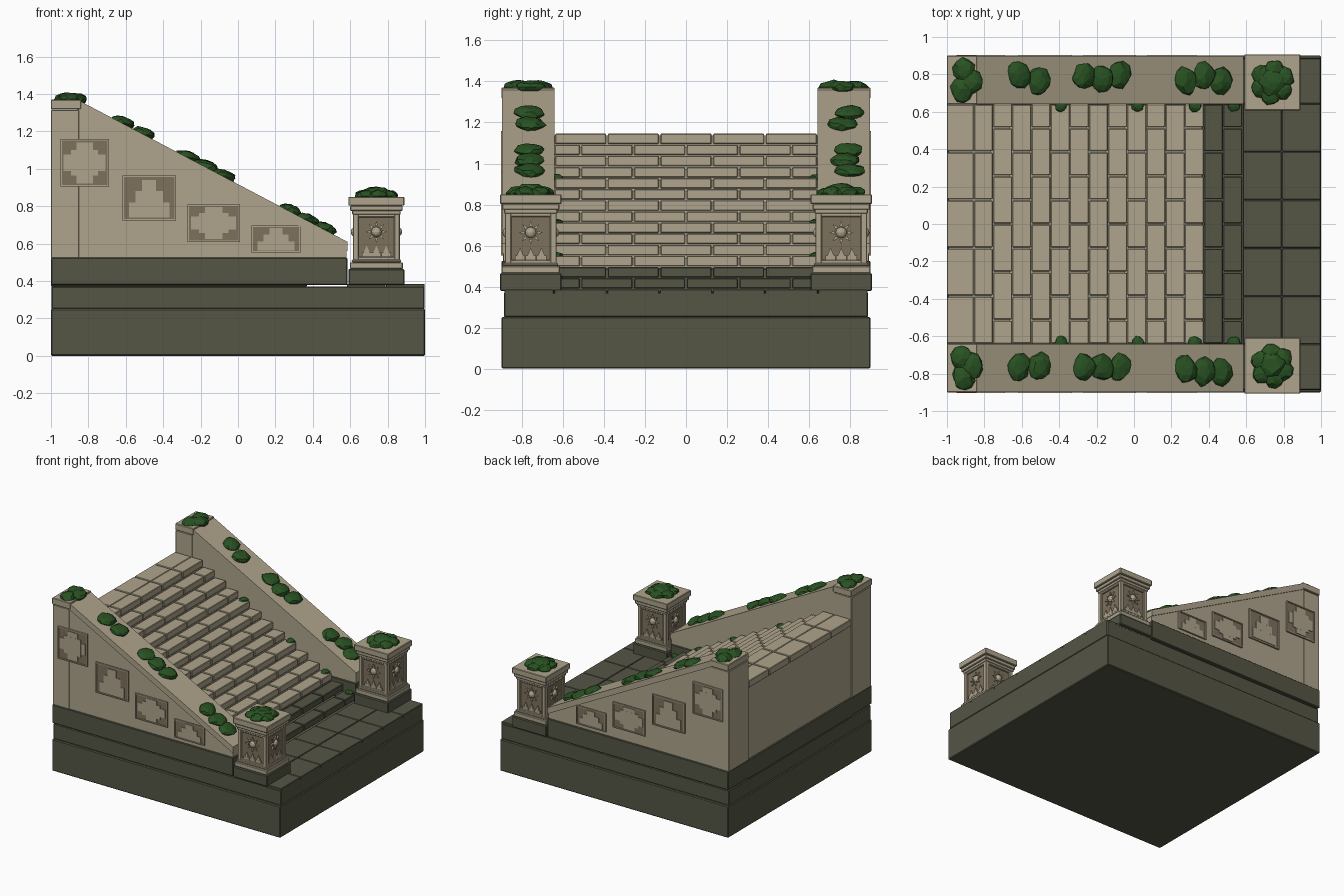
import bpy, bmesh, random
from math import pi, sin, cos
from mathutils import Matrix, Vector

random.seed(4)
if "Cube" in bpy.data.objects:
    bpy.data.objects.remove(bpy.data.objects["Cube"])


def material(name, r, g, b):
    m = bpy.data.materials.new(name)
    m.use_nodes = True
    m.diffuse_color = (r, g, b, 1)
    bsdf = m.node_tree.nodes["Principled BSDF"]
    bsdf.inputs["Base Color"].default_value = (r, g, b, 1)
    bsdf.inputs["Roughness"].default_value = 0.9
    return m


LIGHT = material("light sandstone", 0.43, 0.375, 0.265)
DARK = material("dark stone", 0.09, 0.093, 0.06)
PANEL = material("recessed brown stone", 0.205, 0.165, 0.107)
MOSS = material("moss green", 0.022, 0.085, 0.016)


def finish(name, bm, mat, bevel=0):
    bmesh.ops.recalc_face_normals(bm, faces=bm.faces)
    me = bpy.data.meshes.new(name)
    bm.to_mesh(me)
    bm.free()
    me.materials.append(mat)
    ob = bpy.data.objects.new(name, me)
    bpy.context.collection.objects.link(ob)
    if bevel:
        mod = ob.modifiers.new("worn_edges", "BEVEL")
        mod.width = bevel
        mod.segments = 1
    return ob


def box(bm, x0, x1, y0, y1, z0, z1, frame=Matrix()):
    size = Matrix.Diagonal((x1 - x0, y1 - y0, z1 - z0, 1))
    mid = Matrix.Translation(((x0 + x1) / 2, (y0 + y1) / 2, (z0 + z1) / 2))
    bmesh.ops.create_cube(bm, size=1, matrix=frame @ mid @ size)


def prism(bm, points, y0, y1, frame=Matrix()):
    """Extrude an x-z outline from y0 to y1."""
    face = bm.faces.new([bm.verts.new(frame @ Vector((x, y0, z))) for x, z in points])
    new = bmesh.ops.extrude_face_region(bm, geom=[face])["geom"]
    move = frame.to_3x3() @ Vector((0, y1 - y0, 0))
    bmesh.ops.translate(bm, vec=move, verts=[v for v in new if isinstance(v, bmesh.types.BMVert)])


def solid(name, mat, *dims, bevel=0.006):
    bm = bmesh.new()
    box(bm, *dims)
    finish(name, bm, mat, bevel)


# Foundation courses
solid("foundation", DARK, -1, 1, -0.9, 0.9, 0, 0.252)
solid("foundation_upper", DARK, -0.998, 0.998, -0.888, 0.888, 0.25, 0.372)
solid("stair_footing", DARK, -1, 0.37, -0.65, 0.65, 0.37, 0.49)
solid("back_footing", DARK, -1, -0.9, -0.65, 0.65, 0.37, 0.525)
solid("back_wall", LIGHT, -0.992, -0.9, -0.65, 0.65, 0.52, 1.135, bevel=0)

# Landing paving
W, GAP = 0.257, 0.004
bm = bmesh.new()
cuts = [-0.888] + [W * (k - 1.5) for k in range(-1, 5)] + [0.888]
cuts = sorted(set(round(c, 3) for c in cuts))
for x0, x1 in ((0.58, 0.79), (0.79, 1.0)):
    for y0, y1 in zip(cuts, cuts[1:]):
        box(bm, x0 + GAP / 2, x1 - GAP / 2, y0 + GAP / 2, y1 - GAP / 2, 0.36, 0.385)
finish("landing_tiles", bm, DARK, 0.003)

# Stairs laid in alternating brick courses over a stepped core
RUN, RISE, HALF = 0.1025, 0.0542, 0.645


def course(bm, x0, x1, z0, z1, shifted):
    edges = [-HALF] + [W * (k + (0 if shifted else 0.5)) for k in range(-3, 3)] + [HALF]
    edges = sorted(e for e in edges if abs(e) <= HALF)
    for y0, y1 in zip(edges, edges[1:]):
        if y1 - y0 > 0.02:
            box(bm, x0, x1 - GAP / 2, y0 + GAP, y1 - GAP, z0, z1)


def tread_top(i):
    return 0.441 + RISE * i


low, high, core = bmesh.new(), bmesh.new(), bmesh.new()
for i in range(14):
    front = 0.58 - RUN * i
    top = tread_top(i)
    course(low if i < 2 else high, front - RUN, front, top - RISE + GAP, top, i % 2 == 0)
    if i > 1:
        box(core, -0.95, front - 0.012, -0.64, 0.64, top - RISE - 0.05, top - 0.01)
course(high, -1, 0.58 - RUN * 14, tread_top(13) - RISE, tread_top(13), False)
finish("lower_steps", low, DARK, 0.004)
finish("upper_steps", high, LIGHT, 0.004)
finish("stair_core", core, LIGHT)

# Side walls with a sloping coping, end pier and decorated panels
SLOPE = (0.61 - 1.36) / (0.585 + 0.84)


def coping_z(x):
    return 1.36 + SLOPE * (x + 0.84)


def cross(w, h):
    return [(-.43, .43, -.17, .17), (-.17, .17, -.43, .43), (-.28, .28, -.27, .27)]


def pyramid(w, h):
    return [(-.38, .38, -.43, -.1), (-.26, .26, -.1, .16), (-.13, .13, .16, .4)]


PANELS = [(-0.82, 1.032, 0.26, 0.255, cross), (-0.475, 0.843, 0.285, 0.24, pyramid),
          (-0.13, 0.71, 0.28, 0.2, cross), (0.203, 0.625, 0.26, 0.145, pyramid)]

for side, s in (("right", -1), ("left", 1)):
    flip = Matrix.Diagonal((1, s, 1, 1))
    bm = bmesh.new()
    box(bm, -1, 0.585, 0.64, 0.9, 0.378, 0.525, flip)
    finish(side + "_wall_footing", bm, DARK, 0.005)

    bm = bmesh.new()
    prism(bm, [(-0.86, 0.52), (0.58, 0.52), (0.58, coping_z(0.58) - 0.05),
               (-0.86, coping_z(-0.86) - 0.05)], 0.648, 0.89, flip)
    finish(side + "_wall", bm, LIGHT)

    bm = bmesh.new()
    prism(bm, [(-0.85, coping_z(-0.85) - 0.05), (0.585, coping_z(0.585) - 0.05),
               (0.585, coping_z(0.585)), (-0.85, coping_z(-0.85))], 0.642, 0.898, flip)
    finish(side + "_coping", bm, LIGHT)

    bm = bmesh.new()
    box(bm, -1, -0.85, 0.645, 0.893, 0.52, 1.315, flip)
    box(bm, -1, -0.838, 0.64, 0.9, 1.318, 1.37, flip)
    finish(side + "_end_pier", bm, LIGHT, 0.004)

    back, relief = bmesh.new(), bmesh.new()
    for cx, cz, w, h, motif in PANELS:
        x0, x1, z0, z1 = cx - w / 2, cx + w / 2, cz - h / 2, cz + h / 2
        box(back, x0, x1, 0.888, 0.896, z0, z1, flip)
        t = 0.008
        for a, b, c, d in ((x0, x1, z0, z0 + t), (x0, x1, z1 - t, z1),
                           (x0, x0 + t, z0, z1), (x1 - t, x1, z0, z1)):
            box(relief, a, b, 0.888, 0.903, c, d, flip)
        for k, (a, b, c, d) in enumerate(motif(w, h)):
            box(relief, cx + a * w, cx + b * w, 0.888, 0.9 + k * 0.0004,
                cz + c * h, cz + d * h, flip)
    finish(side + "_panel_backs", back, PANEL)
    finish(side + "_panel_reliefs", relief, LIGHT)

# Newel posts with a sun emblem on every face
PX, PY = 0.74, 0.757
for side, s in (("right", -1), ("left", 1)):
    centre = Matrix.Translation((PX, PY * s, 0))
    plinth, stone, core = bmesh.new(), bmesh.new(), bmesh.new()
    box(plinth, -0.15, 0.15, -0.15, 0.15, 0.378, 0.465, centre)
    for r, z0, z1 in ((0.142, 0.465, 0.5), (0.132, 0.5, 0.515), (0.13, 0.755, 0.79),
                      (0.14, 0.775, 0.803), (0.15, 0.803, 0.85)):
        box(stone, -r, r, -r, r, z0, z1, centre)
    box(core, -0.113, 0.113, -0.113, 0.113, 0.5, 0.77, centre)
    emblem = bmesh.new()
    for q in range(4):
        f = centre @ Matrix.Rotation(q * pi / 2, 4, "Z")
        box(stone, 0.095, 0.126, 0.095, 0.126, 0.51, 0.76, f)
        for z0, z1 in ((0.51, 0.53), (0.74, 0.76)):
            box(stone, -0.1, 0.1, -0.125, -0.1, z0, z1, f)
        sun = f @ Matrix.Translation((0, -0.113, 0.663))
        bmesh.ops.create_uvsphere(emblem, u_segments=12, v_segments=6, radius=0.027,
                                  matrix=sun @ Matrix.Diagonal((1, 0.9, 1, 1)))
        for k in range(8):
            ray = sun @ Matrix.Rotation(k * pi / 4, 4, "Y")
            prism(emblem, [(-0.01, 0.03), (0.01, 0.03), (0, 0.058)], 0.002, -0.01, ray)
        for k in (-1, 0, 1):
            x = k * 0.052
            box(emblem, x - 0.025, x + 0.025, -0.122, -0.11, 0.53, 0.552, f)
            prism(emblem, [(x - 0.016, 0.552), (x + 0.016, 0.552), (x, 0.59)], -0.11, -0.121, f)
    finish(side + "_post_plinth", plinth, DARK, 0.006)
    finish(side + "_post_stone", stone, LIGHT, 0.004)
    finish(side + "_post_core", core, PANEL)
    finish(side + "_post_emblems", emblem, LIGHT)


# Moss cushions
def cushion(bm, x, y, z, rx, ry, rz, tilt=0.0):
    spin = Matrix.Rotation(random.uniform(-0.5, 0.5), 4, "Z")
    m = (Matrix.Translation((x, y, z)) @ Matrix.Rotation(tilt, 4, "Y") @ spin
         @ Matrix.Diagonal((rx, ry, rz, 1)))
    for v in bmesh.ops.create_icosphere(bm, subdivisions=2, radius=1, matrix=m)["verts"]:
        v.co += (v.co - Vector((x, y, z))) * random.uniform(-0.13, 0.1)


for side, s in (("right", -1), ("left", 1)):
    bm = bmesh.new()
    for x in (-0.62, -0.51, -0.27, -0.175, -0.08, 0.275, 0.37, 0.46):
        y = 0.775 + random.uniform(-0.02, 0.025)
        cushion(bm, x, y * s, coping_z(x) + 0.004, 0.066, 0.076, 0.034, 0.25)
    for x, y in ((-0.92, 0.72), (-0.87, 0.76), (-0.91, 0.82)):
        cushion(bm, x, y * s, 1.372, 0.06, 0.072, 0.034)
    for k in range(6):
        a = k * pi / 3 + 0.4
        cushion(bm, PX + 0.065 * cos(a), (PY + 0.065 * sin(a)) * s, 0.855, 0.056, 0.056, 0.032)
    cushion(bm, PX, PY * s, 0.86, 0.08, 0.08, 0.045)
    for x in (-0.39, 0.02, 0.325, 0.535):
        z = tread_top(int((0.58 - x) / RUN))
        cushion(bm, x, 0.635 * s, z, 0.035, 0.036, 0.02)
    finish(side + "_moss", bm, MOSS)
